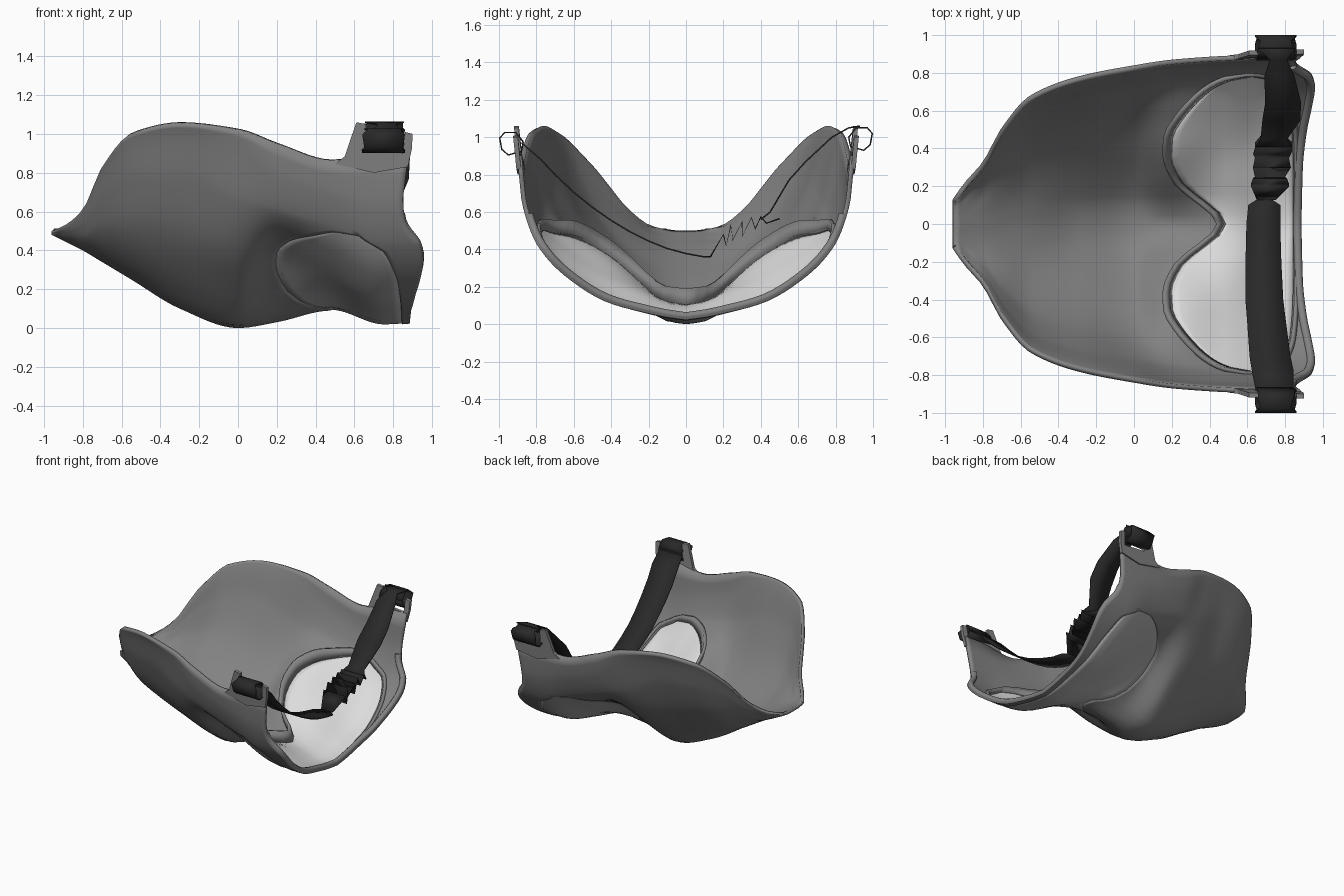
import bpy, bmesh, math
from mathutils import Vector

if "Cube" in bpy.data.objects:
    bpy.data.objects.remove(bpy.data.objects["Cube"])


def mat(name, v):
    m = bpy.data.materials.new(name)
    m.diffuse_color = (v, v, v, 1)
    m.use_nodes = True
    m.node_tree.nodes["Principled BSDF"].inputs["Base Color"].default_value = m.diffuse_color
    return m


GREY = mat("shell grey", 0.225)
LENS_IN = mat("clear lens inside", 0.72)
LENS_OUT = mat("lens outside grey", 0.42)
BLACK = mat("strap black", 0.022)


def curve(xs, ys, x):
    """Smooth monotone interpolation through a few points."""
    n = len(xs)
    x = min(max(x, xs[0]), xs[-1])
    i = 0
    while i < n - 2 and x > xs[i + 1]:
        i += 1
    d = [(ys[k + 1] - ys[k]) / (xs[k + 1] - xs[k]) for k in range(n - 1)]

    def tangent(k):
        if k == 0 or k == n - 1:
            return d[0] if k == 0 else d[-1]
        a, b = d[k - 1], d[k]
        return 2 * a * b / (a + b) if a * b > 0 else 0
    h = xs[i + 1] - xs[i]
    s = (x - xs[i]) / h
    return ((1 + 2 * s) * (1 - s) ** 2 * ys[i] + s * (1 - s) ** 2 * h * tangent(i)
            + s * s * (3 - 2 * s) * ys[i + 1] + s * s * (s - 1) * h * tangent(i + 1))


# Cross-sections along x: x, half width, heights at the width fractions
FRAC = [0, .12, .25, .46, .69, .87, .97, 1]
SECT = [
    (-.96, .13, .48, .48, .48, .48, .485, .49, .495, .5),
    (-.9, .215, .45, .45, .45, .455, .465, .49, .51, .525),
    (-.8, .33, .40, .40, .405, .42, .46, .53, .59, .61),
    (-.7, .51, .34, .345, .36, .41, .51, .67, .80, .83),
    (-.55, .68, .25, .26, .285, .365, .52, .76, .95, 1.0),
    (-.3, .78, .10, .115, .17, .295, .49, .77, 1.0, 1.05),
    (0, .84, 0, .015, .08, .225, .41, .65, .93, 1.02),
    (.2, .87, .03, .075, .185, .345, .47, .59, .80, .95),
    (.48, .89, .09, .11, .16, .24, .36, .50, .70, .865),
    (.75, .90, .015, .03, .06, .115, .24, .41, .64, .90),
    (.97, .905, .03, .045, .065, .115, .24, .41, .64, .90)]
SX = [s[0] for s in SECT]


def surf(x, t, inward=0.0):
    """Point on the mask surface, optionally moved inward along the normal."""
    yr = curve(SX, [s[1] for s in SECT], x)
    zs = [curve(SX, [s[k] for s in SECT], x) for k in range(2, 10)]
    p = Vector((x, yr * t, curve(FRAC, zs, abs(t))))
    if inward:
        n = (surf(x + .01, t) - surf(x - .01, t)).cross(surf(x, t + .01) - surf(x, t - .01))
        p += n.normalized() * inward
    return p


# Lens outline and forehead edge as x over |y|
TL = .893
def x_low(t):
    return curve([0, .06, .15, .25, .38, .48, .57, .66, .73, .78, .8],
                 [.48, .45, .34, .24, .195, .2, .245, .32, .4, .5, .62], abs(t) * .896)
def x_high(t):
    return curve([0, .4, .6, .7, .77, .8], [.845, .84, .825, .795, .745, .62], abs(t) * .896)
def x_end(t):
    return curve([0, .3, .5, .65, .75, .8, .86, .885, .91],
                 [.885, .89, .91, .94, .955, .94, .86, .85, .88], abs(t) * .91)


half = [TL * math.sin(math.pi / 2 * i / 22) for i in range(23)]
half += [TL + (1 - TL) * i / 9 for i in range(1, 10)]
COLS = [-t for t in reversed(half[1:])] + half


def new_obj(name, bm, mats):
    me = bpy.data.meshes.new(name)
    bm.to_mesh(me)
    bm.free()
    for m in mats:
        me.materials.append(m)
    ob = bpy.data.objects.new(name, me)
    bpy.context.collection.objects.link(ob)
    return ob


def smooth(ob, angle=40):
    bpy.ops.object.select_all(action='DESELECT')
    ob.select_set(True)
    bpy.context.view_layer.objects.active = ob
    bpy.ops.object.shade_smooth_by_angle(angle=math.radians(angle))


def patch(bm, cols, start, end, rows, inward=0.0):
    g = [[bm.verts.new(surf(start(t) + (end(t) - start(t)) * i / rows, t, inward)) for t in cols]
         for i in range(rows + 1)]
    for i in range(rows):
        for j in range(len(cols) - 1):
            bm.faces.new((g[i][j], g[i + 1][j], g[i + 1][j + 1], g[i][j + 1]))


def solid(ob, th, offset, mo=0):
    m = ob.modifiers.new("thickness", 'SOLIDIFY')
    m.thickness, m.offset, m.material_offset = th, offset, mo


# Mask shell: chin and nose part, then forehead band, welded at the sides
bm = bmesh.new()
patch(bm, COLS, lambda t: -.96, x_low, 44)
patch(bm, COLS, x_high, x_end, 8)
bmesh.ops.remove_doubles(bm, verts=bm.verts, dist=.0005)
shell = new_obj("mask_shell", bm, [GREY])
solid(shell, .025, 1)
smooth(shell, 50)

# Lens: light inside, grey outside
bm = bmesh.new()
lens_cols = [t for t in COLS if abs(t) <= TL + 1e-6]
patch(bm, lens_cols, x_low, x_high, 14, .014)
bmesh.ops.remove_doubles(bm, verts=bm.verts, dist=.0005)
lens = new_obj("lens", bm, [LENS_IN, LENS_OUT])
solid(lens, .01, -1, 1)
smooth(lens)


def tube(name, pts, r, closed):
    cu = bpy.data.curves.new(name, 'CURVE')
    cu.dimensions = '3D'
    cu.bevel_depth, cu.bevel_resolution, cu.use_fill_caps = r, 3, True
    sp = cu.splines.new('POLY')
    sp.points.add(len(pts) - 1)
    for p, q in zip(sp.points, pts):
        p.co = (*q, 1)
    sp.use_cyclic_u = closed
    cu.materials.append(GREY)
    ob = bpy.data.objects.new(name, cu)
    bpy.context.collection.objects.link(ob)
    bpy.ops.object.select_all(action='DESELECT')
    ob.select_set(True)
    bpy.context.view_layer.objects.active = ob
    bpy.ops.object.convert(target='MESH')
    smooth(bpy.context.object, 60)


# Raised wall round the lens (tall over the cheeks, low at the forehead)
ring = [(surf(x_low(t) - .004, t, .012), Vector((-.03, 0, .085 - .03 * max(0, abs(t) - .7) / .2)))
        for t in lens_cols]
ring += [(surf(x_high(t) + .012, t, .012), Vector((.012, 0, .022 + .03 * abs(t) ** 6)))
         for t in reversed(lens_cols[1:-1])]
bm = bmesh.new()
wall = [(bm.verts.new(p), bm.verts.new(p + d)) for p, d in ring]
for a, b in zip(wall, wall[1:] + wall[:1]):
    bm.faces.new((a[0], b[0], b[1], a[1]))
rim = new_obj("lens_rim", bm, [GREY])
solid(rim, .022, 0)
smooth(rim, 50)

# Padded forehead edge
tube("forehead_edge", [surf(x_end(t) - .018, t, .022) for t in COLS if abs(t) < .96], .022, False)

# Strap tabs: forked plate on each side, foot sunk into the shell
TAB = [(.5, .845), (.55, .885), (.575, .96), (.61, 1.06), (.66, 1.05), (.66, .92), (.85, .9),
       (.86, 1.01), (.9, 1.0), (.895, .92), (.875, .83), (.7, .8)]
for side, name in ((-1, "strap_tab_front"), (1, "strap_tab_back")):
    bm = bmesh.new()
    f = bm.faces.new([bm.verts.new((x, side * (.875 + .1 * max(z - .84, 0) + .04 * (x - .7)), z))
                      for x, z in TAB])
    r = bmesh.ops.extrude_face_region(bm, geom=[f])
    for v in r['geom']:
        if isinstance(v, bmesh.types.BMVert):
            v.co.y += side * .025
    bmesh.ops.recalc_face_normals(bm, faces=bm.faces)
    smooth(new_obj(name, bm, [GREY]), 30)


def ribbon(name, pts, th=.008):
    """Strap through (y, z, x centre, half width) points."""
    bm = bmesh.new()
    rows = [[bm.verts.new((x + s * w, y, z)) for s in (-1, 1)] for y, z, x, w in pts]
    for a, b in zip(rows, rows[1:]):
        bm.faces.new((a[0], a[1], b[1], b[0]))
    ob = new_obj(name, bm, [BLACK])
    solid(ob, th, 0)
    smooth(ob, 25)


# Strap: long half, folded adjuster, twisted half, end loops
ribbon("strap_long", [(-.88, .97, .745, .1), (-.78, .885, .735, .11), (-.7, .8, .72, .108),
                      (-.6, .705, .71, .105), (-.5, .625, .7, .102), (-.4, .555, .69, .1),
                      (-.3, .495, .687, .098), (-.2, .445, .685, .095), (-.1, .405, .685, .092),
                      (0, .378, .685, .09), (.1, .36, .69, .085), (.13, .36, .69, .04)])
ribbon("strap_adjuster", [(.13, .36, .7, .05), (.2, .48, .72, .1), (.215, .42, .72, .1),
                          (.24, .53, .72, .09), (.25, .45, .72, .08), (.3, .55, .73, .1),
                          (.3, .47, .73, .1), (.35, .57, .73, .09), (.37, .51, .73, .1),
                          (.4, .575, .74, .1), (.43, .54, .74, .1), (.5, .565, .73, .03)])
ribbon("strap_short", [(.4, .56, .74, .1), (.45, .6, .74, .07), (.55, .77, .78, .1),
                       (.64, .87, .79, .095), (.78, 1.0, .77, .08), (.87, 1.05, .765, .045),
                       (.93, 1.06, .755, .1)])
for side, dz, name in ((-1, .005, "strap_loop_front"), (1, .03, "strap_loop_back")):
    loop = [(.87, .97, .1), (.88, .92, .11), (.95, .9, .11), (.985, .93, .1), (.996, .99, .11),
            (.97, 1.02, .08), (.91, 1.02, .1), (.87, .97, .1)]
    ribbon(name, [(side * y, z + dz, .75, w) for y, z, w in loop])
